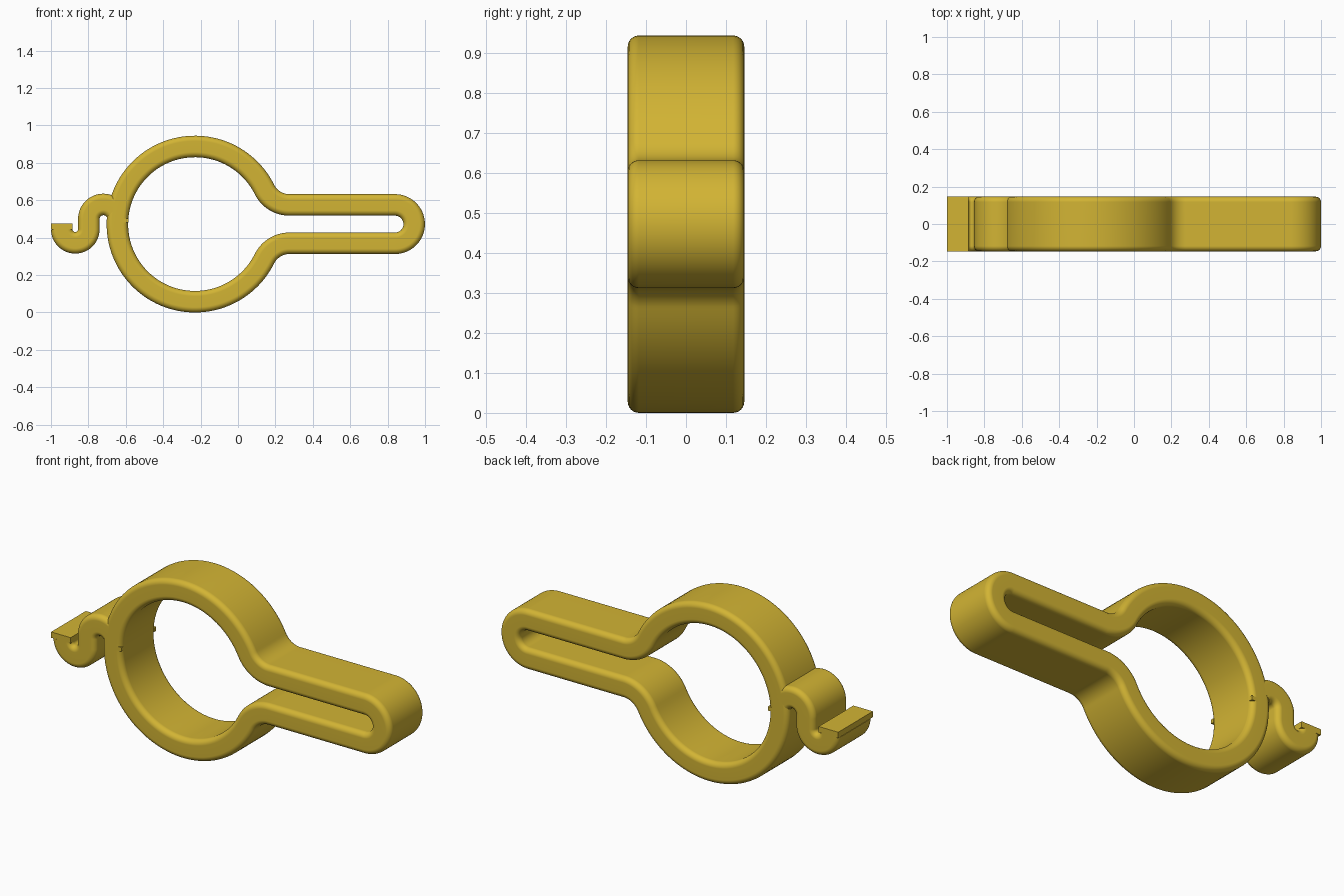
import bpy, bmesh, math
from mathutils import Vector

cube = bpy.data.objects.get("Cube")
if cube:
    bpy.data.objects.remove(cube, do_unlink=True)

gold = bpy.data.materials.new("golden yellow")
gold.use_nodes = True
COLOR = (0.645, 0.456, 0.034, 1)
gold.diffuse_color = COLOR
gold.node_tree.nodes["Principled BSDF"].inputs["Base Color"].default_value = COLOR

HALF_T, HALF_W, ROUND = 0.0575, 0.146, 0.028   # band half thickness, half width, edge radius
MID = 0.4725                                   # height of the symmetry line


def arc(cx, cz, r, a0, a1, step=4):
    """Points of an arc in the XZ plane, angles in degrees."""
    n = max(2, math.ceil(abs(a1 - a0) / step))
    angles = [math.radians(a0 + (a1 - a0) * i / n) for i in range(n + 1)]
    return [Vector((cx + r * math.cos(a), cz + r * math.sin(a))) for a in angles]


def band_section():
    """Rounded rectangle as (across, depth) pairs."""
    pts = []
    for sx, sy, start in ((1, 1, 0), (-1, 1, 90), (-1, -1, 180), (1, -1, 270)):
        pts += arc(sx * (HALF_T - ROUND), sy * (HALF_W - ROUND), ROUND, start, start + 90, 15)
    return pts


def finish(name, bm):
    bmesh.ops.recalc_face_normals(bm, faces=bm.faces)
    mesh = bpy.data.meshes.new(name)
    bm.to_mesh(mesh)
    bm.free()
    mesh.materials.append(gold)
    obj = bpy.data.objects.new(name, mesh)
    bpy.context.collection.objects.link(obj)
    return obj


def sweep(name, path, closed):
    """Carry the rounded section along a flat path."""
    pts = [path[0]]
    for p in path[1:]:
        if (p - pts[-1]).length > 1e-4:
            pts.append(p)
    if closed and (pts[0] - pts[-1]).length < 1e-4:
        pts.pop()
    n = len(pts)
    bm = bmesh.new()
    rings = []
    for i, p in enumerate(pts):
        before = pts[i - 1] if closed or i else None
        after = pts[(i + 1) % n] if closed or i < n - 1 else None
        t = Vector((0, 0))
        if before is not None:
            t += (p - before).normalized()
        if after is not None:
            t += (after - p).normalized()
        t.normalize()
        rings.append([bm.verts.new((p.x - t.y * s.x, s.y, p.y + t.x * s.x))
                      for s in band_section()])
    for i in range(n if closed else n - 1):
        a, b = rings[i], rings[(i + 1) % n]
        for j in range(len(a)):
            k = (j + 1) % len(a)
            bm.faces.new((a[j], a[k], b[k], b[j]))
    if not closed:
        bm.faces.new(rings[0])
        bm.faces.new(rings[-1])
    obj = finish(name, bm)
    bpy.ops.object.select_all(action='DESELECT')
    obj.select_set(True)
    bpy.context.view_layer.objects.active = obj
    bpy.ops.object.shade_smooth_by_angle(angle=math.radians(35))
    weighted = obj.modifiers.new("even shading", 'WEIGHTED_NORMAL')
    weighted.keep_sharp = True
    return obj


def box(name, x0, x1, y0, y1, z0, z1):
    bm = bmesh.new()
    bmesh.ops.create_cube(bm, size=1)
    for v in bm.verts:
        v.co = ((x0 + x1) / 2 + v.co.x * (x1 - x0),
                (y0 + y1) / 2 + v.co.y * (y1 - y0),
                (z0 + z1) / 2 + v.co.z * (z1 - z0))
    return finish(name, bm)


# Clamp ring running into a long looped handle
RING_X, RING_R = -0.23, 0.415
ARM, FILLET_X, TIP_X = 0.1025, 0.275, 0.8395
dx = FILLET_X - RING_X
fillet_r = (dx ** 2 + ARM ** 2 - RING_R ** 2) / (2 * (RING_R - ARM))
rise = ARM + fillet_r
ang = math.degrees(math.atan2(rise, dx))
sweep("ring_and_handle",
      arc(RING_X, MID, RING_R, ang, 360 - ang, 3)
      + arc(FILLET_X, MID - rise, fillet_r, 180 - ang, 90)
      + arc(TIP_X, MID, ARM, -90, 90)
      + arc(FILLET_X, MID + rise, fillet_r, 270, 180 + ang), True)

# S-shaped hook on the side of the ring
sweep("side_hook",
      arc(-0.72, 0.5, 0.0775, 38, 180, 6) + arc(-0.87, 0.445, 0.0725, 0, -180, 6), False)

# Square-edged lip closing the hook
box("hook_lip", -1.0, -0.885, -HALF_W, HALF_W, 0.444, 0.475)

# Small nubs on the inner rim, front and back
for side, label in ((-1, "front"), (1, "back")):
    y0, y1 = sorted((side * 0.128, side * HALF_W))
    box(label + "_rim_nub", -0.625, -0.586, y0, y1, 0.48, 0.502)
